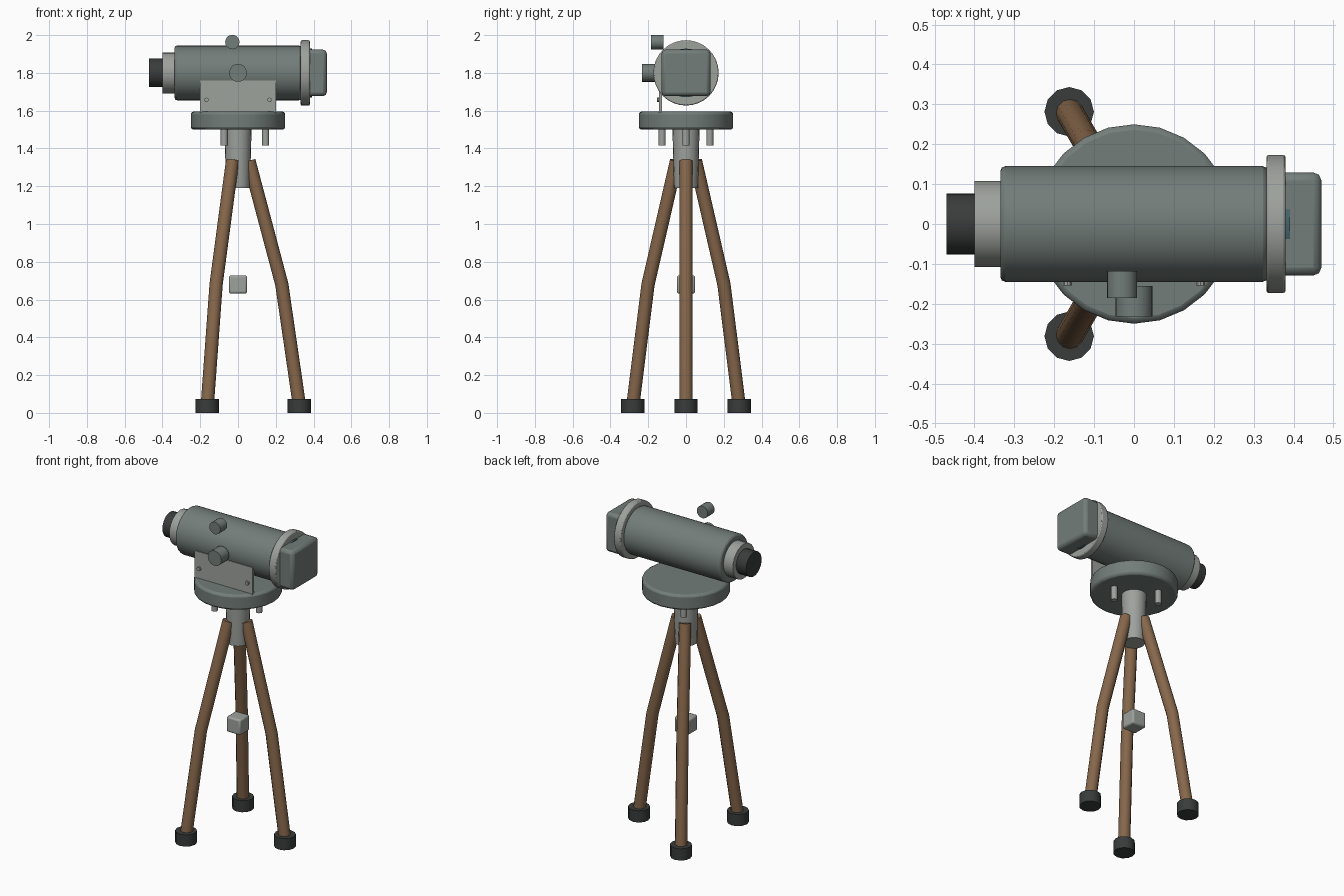
import bpy
from math import radians, cos, sin, pi
from mathutils import Vector

if "Cube" in bpy.data.objects:
    bpy.data.objects.remove(bpy.data.objects["Cube"])


def material(name, rgb):
    m = bpy.data.materials.new(name)
    m.diffuse_color = (*rgb, 1)
    m.use_nodes = True
    m.node_tree.nodes["Principled BSDF"].inputs["Base Color"].default_value = m.diffuse_color
    return m


GREEN = material("green_paint", (0.17, 0.205, 0.19))
METAL = material("pale_metal", (0.34, 0.36, 0.335))
DARK = material("black_rubber", (0.04, 0.045, 0.043))
WOOD = material("wood", (0.24, 0.135, 0.07))
GLASS = material("lens_glass", (0.06, 0.13, 0.15))


def finish(name, mat, bevel=0):
    o = bpy.context.object
    o.name = name
    o.data.materials.append(mat)
    if bevel:
        b = o.modifiers.new("bevel", 'BEVEL')
        b.width, b.segments, b.limit_method = bevel, 2, 'ANGLE'
        b.angle_limit = radians(40)
    bpy.ops.object.shade_smooth_by_angle(angle=radians(35))
    return o


def rod(name, p, q, r, mat, r2=None, sides=24, bevel=0):
    """Cylinder or cone running from point p to point q."""
    p, q = Vector(p), Vector(q)
    d = q - p
    bpy.ops.mesh.primitive_cone_add(
        vertices=sides, radius1=r, radius2=r if r2 is None else r2, depth=d.length,
        location=(p + q) / 2, rotation=d.to_track_quat('Z', 'Y').to_euler())
    return finish(name, mat, bevel)


def box(name, center, size, mat, bevel=0):
    bpy.ops.mesh.primitive_cube_add(size=1, location=center)
    o = bpy.context.object
    o.scale = size
    bpy.ops.object.transform_apply(location=False, rotation=False, scale=True)
    return finish(name, mat, bevel)


def tube(name, points, r, mat, sides=12):
    """Bent round bar with mitred joints, capped at both ends."""
    pts = [Vector(p) for p in points]
    side = Vector((0, 0, 1)).cross(pts[-1] - pts[0]).normalized()
    verts, faces = [], []
    for i, p in enumerate(pts):
        d = ((pts[min(i + 1, len(pts) - 1)] - p).normalized()
             + (p - pts[max(i - 1, 0)]).normalized()).normalized()
        up = d.cross(side)
        for k in range(sides):
            a = 2 * pi * k / sides
            verts.append(p + r * (cos(a) * side + sin(a) * up))
    for i in range(len(pts) - 1):
        for k in range(sides):
            a, b = i * sides + k, i * sides + (k + 1) % sides
            faces.append((a, b, b + sides, a + sides))
    faces.append(tuple(reversed(range(sides))))
    faces.append(tuple(range(len(verts) - sides, len(verts))))
    me = bpy.data.meshes.new(name)
    me.from_pydata(verts, [], faces)
    o = bpy.data.objects.new(name, me)
    bpy.context.collection.objects.link(o)
    bpy.ops.object.select_all(action='DESELECT')
    o.select_set(True)
    bpy.context.view_layer.objects.active = o
    return finish(name, mat)


# Telescope, lying along x
Z = 1.80
rod("telescope_barrel", (-0.335, 0, Z), (0.335, 0, Z), 0.145, GREEN, sides=32, bevel=0.012)
rod("eyepiece_collar", (-0.40, 0, Z), (-0.33, 0, Z), 0.108, METAL)
rod("eyepiece", (-0.47, 0, Z), (-0.395, 0, Z), 0.076, DARK)
rod("objective_ring", (0.332, 0, Z), (0.38, 0, Z), 0.173, METAL, sides=32, bevel=0.006)
rod("objective_lens", (0.37, 0, Z), (0.391, 0, Z), 0.129, GLASS)
box("sunshade", (0.415, 0, Z), (0.11, 0.258, 0.246), GREEN, 0.02)

# Side plate with screws
box("side_plate", (0, -0.135, 1.673), (0.40, 0.016, 0.176), METAL)
for s in (-1, 1):
    rod("plate_screw", (s * 0.167, -0.138, 1.657), (s * 0.167, -0.154, 1.657), 0.012, METAL, sides=10)

# Focus and sighting knobs
rod("focus_knob", (0, -0.155, Z), (0, -0.232, Z), 0.047, GREEN, sides=20)
rod("sighting_knob", (-0.03, -0.118, 1.963), (-0.03, -0.186, 1.963), 0.038, GREEN, sides=20)

# Round base plate and neck
rod("base_plate", (0, 0, 1.50), (0, 0, 1.595), 0.25, GREEN, bevel=0.014)
rod("neck", (0, 0, 1.19), (0, 0, 1.505), 0.063, METAL, r2=0.072, sides=20)

# Three levelling screws, legs and feet
for i in range(3):
    c, s = cos(i * 2 * pi / 3), sin(i * 2 * pi / 3)
    rod("levelling_screw", (0.146 * c, 0.146 * s, 1.415), (0.146 * c, 0.146 * s, 1.505), 0.019, METAL, sides=12)
    path = [(0.058, 1.335), (0.232, 0.68), (0.325, 0.04)]
    tube("tripod_leg", [(r * c, r * s, z) for r, z in path], 0.035, WOOD)
    rod("foot", (0.325 * c, 0.325 * s, 0), (0.325 * c, 0.325 * s, 0.073), 0.062, DARK, sides=12)

# Hanging weight between the legs
box("plumb_weight", (0, 0, 0.68), (0.096, 0.096, 0.096), METAL, 0.01)
